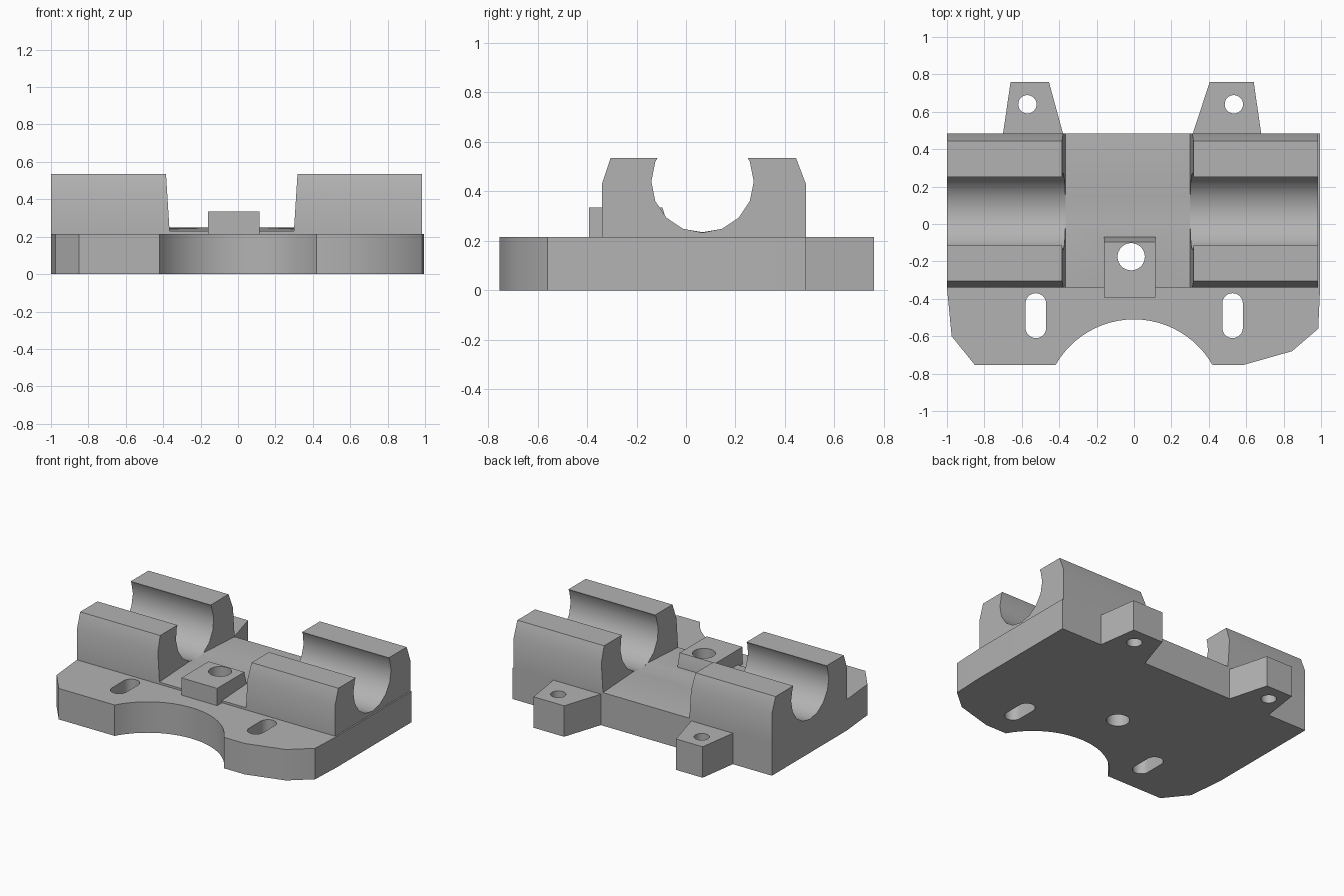
import bpy, bmesh, math
from mathutils import Vector

cube = bpy.data.objects.get("Cube")
if cube:
    bpy.data.objects.remove(cube, do_unlink=True)

grey = bpy.data.materials.new("plain grey")
grey.use_nodes = True
colour = (0.45, 0.45, 0.45, 1)
grey.diffuse_color = colour
grey.node_tree.nodes["Principled BSDF"].inputs["Base Color"].default_value = colour


def prism(name, start, end):
    """Closed solid between two matching outlines."""
    bm = bmesh.new()
    a = [bm.verts.new(p) for p in start]
    b = [bm.verts.new(p) for p in end]
    bm.faces.new(a)
    bm.faces.new(b)
    for i in range(len(a)):
        j = (i + 1) % len(a)
        bm.faces.new((a[i], a[j], b[j], b[i]))
    bmesh.ops.recalc_face_normals(bm, faces=bm.faces)
    mesh = bpy.data.meshes.new(name)
    bm.to_mesh(mesh)
    bm.free()
    mesh.materials.append(grey)
    obj = bpy.data.objects.new(name, mesh)
    bpy.context.collection.objects.link(obj)
    return obj


def upright(name, outline, z0, z1):
    return prism(name, [(x, y, z0) for x, y in outline], [(x, y, z1) for x, y in outline])


def along_x(name, profile, x0, x1):
    """Extrude a (y, z) profile between two x positions given as functions of z."""
    return prism(name, [(x0(z), y, z) for y, z in profile], [(x1(z), y, z) for y, z in profile])


def arc(cx, cy, r, a0, a1, n):
    return [(cx + r * math.cos(math.radians(a0 + (a1 - a0) * i / n)),
             cy + r * math.sin(math.radians(a0 + (a1 - a0) * i / n))) for i in range(n + 1)]


def slot(name, x, y, r, half=0):
    """Round or long hole cutter."""
    pts = arc(x, y + half, r, 0, 180, 16) + arc(x, y - half, r, 180, 360, 16)
    if not half:
        pts = arc(x, y, r, 0, 360, 32)[:-1]
    return upright(name, pts, -0.1, 0.6)


def cut(obj, cutters):
    bpy.context.view_layer.objects.active = obj
    for c in cutters:
        m = obj.modifiers.new("hole", "BOOLEAN")
        m.operation, m.solver, m.object = "DIFFERENCE", "EXACT", c
        bpy.ops.object.modifier_apply(modifier=m.name)


BASE, TOP = 0.215, 0.535
FRONT, BACK = -0.34, 0.485

# Base plate with curved front cutout and two rear tabs
outline = [(-1, BACK), (-1, FRONT), (-0.975, -0.6), (-0.85, -0.755)]
outline += arc(0, -0.9925, 0.4825, 150.5, 29.5, 24)
outline += [(0.58, -0.755), (0.845, -0.68), (0.985, -0.56), (0.995, FRONT), (0.995, BACK),
            (0.68, BACK), (0.64, 0.76), (0.405, 0.76), (0.315, BACK),
            (-0.38, BACK), (-0.455, 0.76), (-0.66, 0.76), (-0.70, BACK)]
plate = upright("base_plate", outline, 0, BASE)

# Bearing cradles: an open round bore in a block with chamfered shoulders
bore = [p for p in arc(0.067, 0.44, 0.207, 157.5, 382.5, 10)]
cradle = [(FRONT, BASE), (FRONT, 0.43), (-0.305, TOP), (-0.115, TOP)] + bore
cradle += [(0.25, TOP), (0.445, TOP), (BACK, 0.43), (BACK, BASE)]


def lean(z):
    return 0.02 * (z - BASE) / (TOP - BASE)


along_x("right_cradle", cradle, lambda z: -1, lambda z: -0.365 - lean(z))
along_x("left_cradle", cradle, lambda z: 0.298 + lean(z), lambda z: 0.985)

# Shallow saddle between the cradles
saddle = along_x("centre_saddle",
                 [(FRONT, BASE), (FRONT, 0.23), (-0.012, 0.248), (0.067, 0.235),
                  (0.146, 0.248), (BACK, 0.23), (BACK, BASE)],
                 lambda z: -0.366, lambda z: 0.299)

# Raised boss with a sloped back
boss = along_x("screw_boss", [(-0.393, BASE), (-0.393, 0.335), (-0.095, 0.335),
                              (-0.07, 0.245), (-0.07, BASE)],
               lambda z: -0.16, lambda z: 0.115)

# Holes
centre = slot("centre_cutter", -0.015, -0.175, 0.073)
others = [slot("slot_cutter", x, -0.49, 0.055, 0.065) for x in (-0.525, 0.527)]
others += [slot("tab_cutter", x, 0.64, 0.049) for x in (-0.57, 0.534)]
cut(plate, [centre] + others)
cut(saddle, [centre])
cut(boss, [centre])
for c in [centre] + others:
    bpy.data.objects.remove(c, do_unlink=True)

# Smooth the round surfaces, keep the hard edges
bpy.ops.object.select_all(action="DESELECT")
for name in ("base_plate", "right_cradle", "left_cradle", "centre_saddle", "screw_boss"):
    bpy.data.objects[name].select_set(True)
bpy.context.view_layer.objects.active = plate
bpy.ops.object.shade_smooth_by_angle(angle=math.radians(30))
